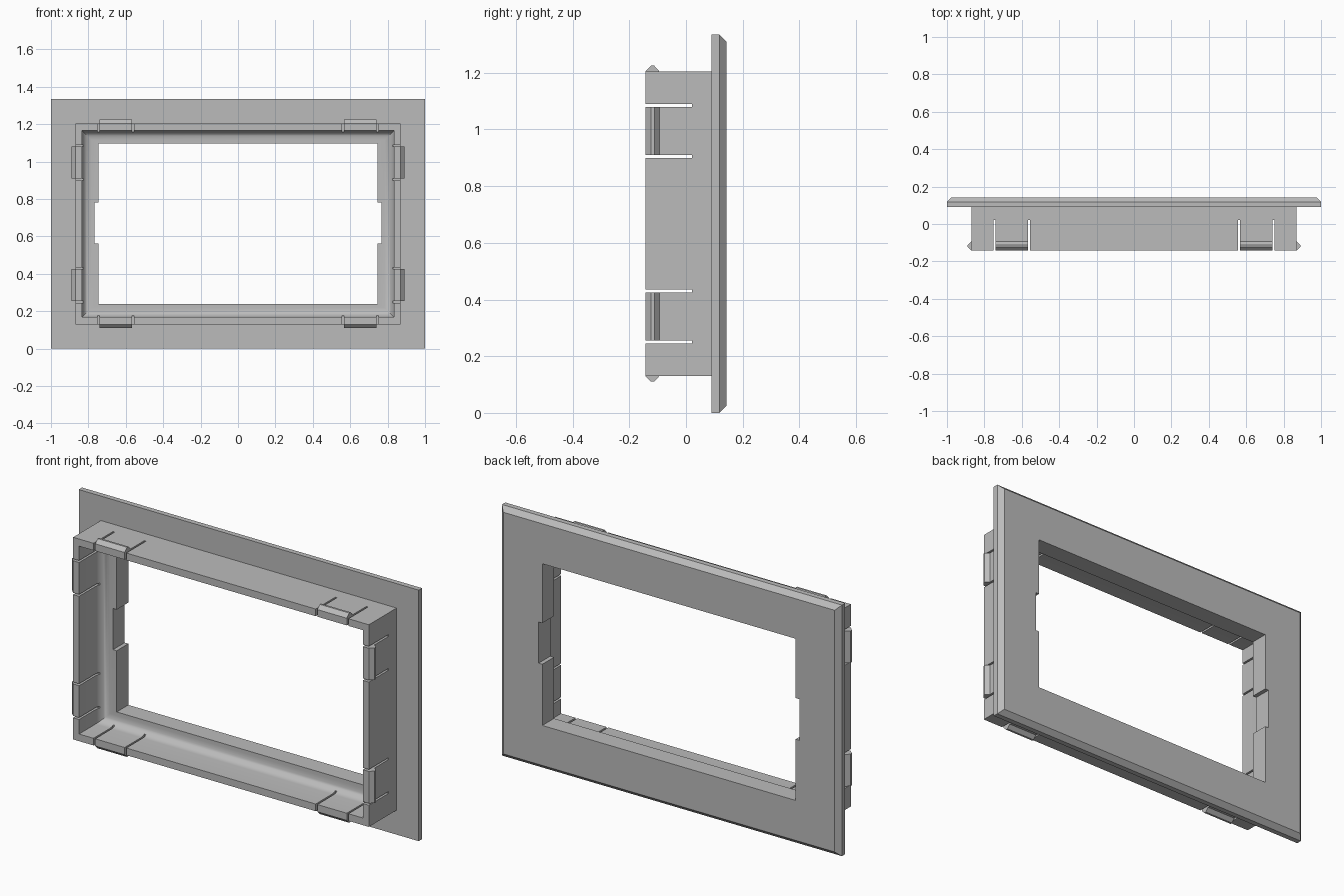
import bpy, bmesh, math
from mathutils import Vector

MID_Z = 0.6675          # height of the frame's centre
FRONT, BACK = -0.143, 0.143
OUT_X, OUT_Z = 0.87, 0.5375   # half size of the sleeve

old = bpy.data.objects.get("Cube")
if old:
    bpy.data.objects.remove(old, do_unlink=True)

grey = bpy.data.materials.new("plain grey")
grey.use_nodes = True
COLOUR = (0.5, 0.5, 0.5, 1)
grey.diffuse_color = COLOUR
grey.node_tree.nodes["Principled BSDF"].inputs["Base Color"].default_value = COLOUR


def make_object(name, bm):
    bmesh.ops.recalc_face_normals(bm, faces=bm.faces)
    mesh = bpy.data.meshes.new(name)
    bm.to_mesh(mesh)
    bm.free()
    mesh.materials.append(grey)
    obj = bpy.data.objects.new(name, mesh)
    bpy.context.collection.objects.link(obj)
    return obj


def loft(bm, loops, closed):
    """Bridge equal loops of points; close the sweep or cap its ends."""
    rings = [[bm.verts.new(p) for p in loop] for loop in loops]
    count = len(rings)
    for i in range(count if closed else count - 1):
        a, b = rings[i], rings[(i + 1) % count]
        for j in range(len(a)):
            k = (j + 1) % len(a)
            bm.faces.new((a[j], a[k], b[k], b[j]))
    if not closed:
        bm.faces.new(rings[0])
        bm.faces.new(rings[-1])


def add_box(bm, low, high):
    loft(bm, [[(low[0], y, low[2]), (high[0], y, low[2]),
               (high[0], y, high[2]), (low[0], y, high[2])]
              for y in (low[1], high[1])], False)


# Bezel and sleeve: one cross-section of (half width, half height, y) swept round
lip_y, radius, wall = 0.045, 0.05, 0.035
in_x, in_z = OUT_X - wall, OUT_Z - wall - 0.003
section = [(0.745, 0.43, BACK), (0.975, 0.6425, BACK), (1, MID_Z, 0.118),
           (1, MID_Z, 0.09), (OUT_X, OUT_Z, 0.09), (OUT_X, OUT_Z, FRONT),
           (in_x, in_z, FRONT)]
for step in range(8):
    a = math.radians(90) * step / 7
    d = radius * (1 - math.cos(a))
    section.append((in_x - d, in_z - d, lip_y - radius + radius * math.sin(a)))
section.append((0.745, 0.43, lip_y))

bm = bmesh.new()
loft(bm, [[(sx * hx, y, MID_Z + sz * hz)
           for sx, sz in ((-1, -1), (1, -1), (1, 1), (-1, 1))]
          for hx, hz, y in section], True)
bezel = make_object("bezel_frame", bm)

# Cutter: side notches in the window and slots either side of each clip
bm = bmesh.new()
slot, slot_end = 0.005, 0.022
for side in (-1, 1):
    xs = sorted((side * 0.7, side * 0.767))
    add_box(bm, (xs[0], -0.05, 0.563), (xs[1], 0.3, 0.782))
    xs = sorted((side * 0.8, side * 0.95))
    zs = sorted((MID_Z + side * 0.465, MID_Z + side * 0.62))
    for sign in (-1, 1):
        for off in (0.2375, 0.4175):
            z = MID_Z + sign * off
            add_box(bm, (xs[0], -0.3, z - slot), (xs[1], slot_end, z + slot))
        for off in (0.562, 0.745):
            x = sign * off
            add_box(bm, (x - slot, -0.3, zs[0]), (x + slot, slot_end, zs[1]))
cutter = make_object("slot_cutter", bm)
cutter.hide_render = True

cut = bezel.modifiers.new("slots", 'BOOLEAN')
cut.operation = 'DIFFERENCE'
cut.solver = 'EXACT'
cut.object = cutter
bpy.context.view_layer.objects.active = bezel
bezel.select_set(True)
bpy.ops.object.modifier_apply(modifier=cut.name)
bpy.data.objects.remove(cutter, do_unlink=True)
bpy.ops.object.shade_smooth_by_angle(angle=math.radians(30))

# Snap clips: wedge-shaped ridges on the four outer walls
ridge = [(-0.005, FRONT), (0, FRONT), (0.02, -0.123), (0.02, -0.112),
         (0, -0.094), (-0.005, -0.094)]


def snap_clip(name, outward, base, along, start, end):
    bm = bmesh.new()
    centre = Vector((0, 0, MID_Z))
    loft(bm, [[centre + outward * (base + h) + along * t + Vector((0, y, 0))
               for h, y in ridge] for t in (start, end)], False)
    make_object(name, bm)


X, Z = Vector((1, 0, 0)), Vector((0, 0, 1))
for sx, side in ((-1, "right"), (1, "left")):
    for sz, level in ((-1, "lower"), (1, "upper")):
        snap_clip(f"side_clip_{side}_{level}", X * sx, OUT_X, Z * sz, 0.2425, 0.4125)
        snap_clip(f"edge_clip_{side}_{level}", Z * sz, OUT_Z, X * sx, 0.567, 0.74)
